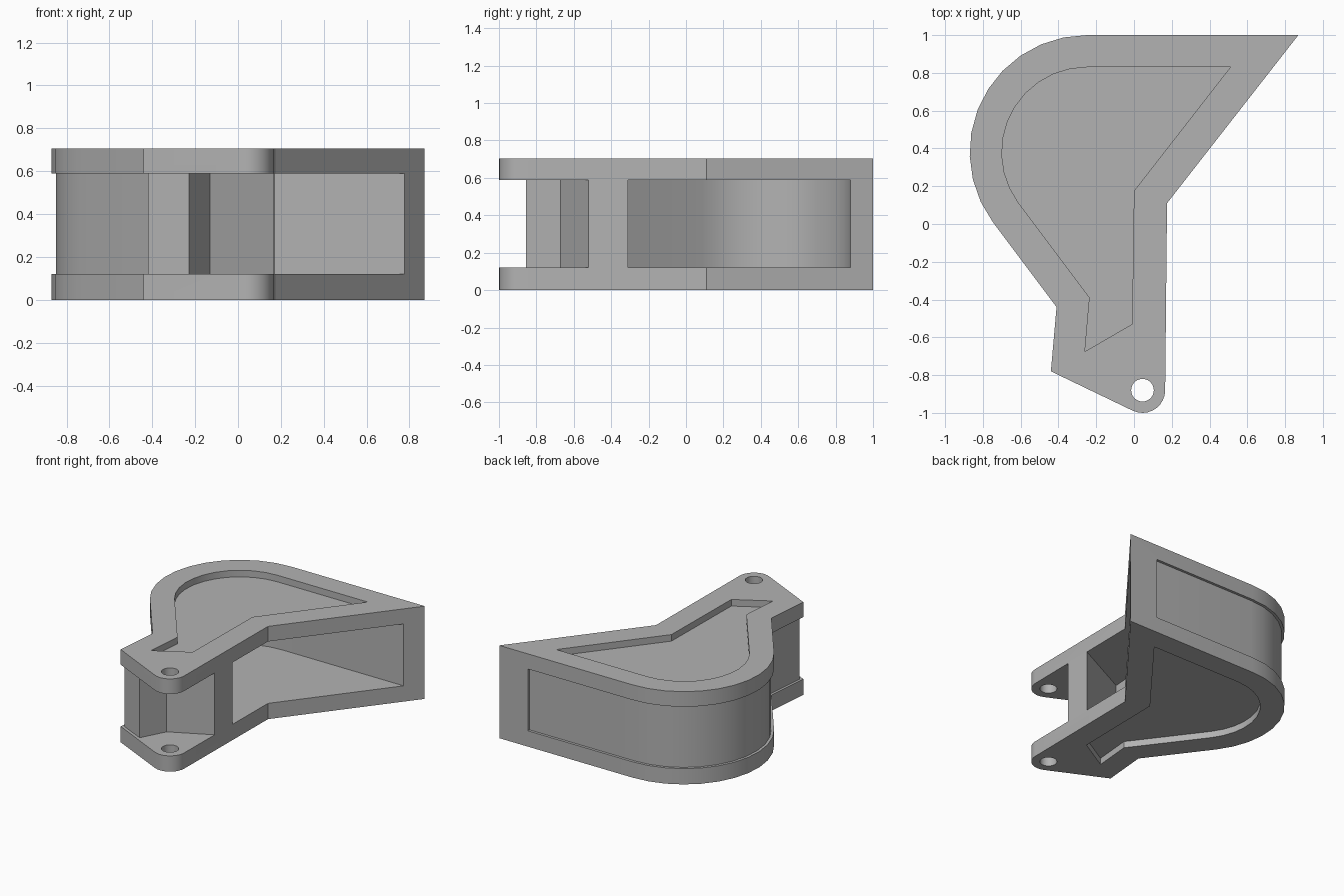
import bpy
import bmesh
from math import cos, sin, radians

if "Cube" in bpy.data.objects:
    bpy.data.objects.remove(bpy.data.objects["Cube"])

HEIGHT = 0.705
LOW, HIGH = 0.12, 0.59          # inner faces of the two plates
PIN = (0.045, -0.88)

grey = bpy.data.materials.new("plain grey")
grey.use_nodes = True
colour = (0.45, 0.45, 0.45, 1)
grey.diffuse_color = colour
grey.node_tree.nodes["Principled BSDF"].inputs["Base Color"].default_value = colour


def arc(centre, radius, start, end, steps):
    angles = [radians(start + (end - start) * i / steps) for i in range(steps + 1)]
    return [(centre[0] + radius * cos(a), centre[1] + radius * sin(a)) for a in angles]


def big_curve(radius):
    return arc((-0.25, 0.38), radius, 90, 216.5, 11)


def prism(name, profile, bottom, top):
    bm = bmesh.new()
    face = bm.faces.new([bm.verts.new((x, y, bottom)) for x, y in profile])
    grown = bmesh.ops.extrude_face_region(bm, geom=[face])["geom"]
    bmesh.ops.translate(bm, vec=(0, 0, top - bottom),
                        verts=[g for g in grown if isinstance(g, bmesh.types.BMVert)])
    bmesh.ops.recalc_face_normals(bm, faces=bm.faces)
    mesh = bpy.data.meshes.new(name)
    bm.to_mesh(mesh)
    bm.free()
    mesh.materials.append(grey)
    obj = bpy.data.objects.new(name, mesh)
    bpy.context.collection.objects.link(obj)
    return obj


def cut(body, profile, bottom, top):
    cutter = prism("cutter", profile, bottom, top)
    cutter.hide_render = True
    mod = body.modifiers.new("cut", "BOOLEAN")
    mod.operation = "DIFFERENCE"
    mod.solver = "EXACT"
    mod.object = cutter
    bpy.ops.object.modifier_apply(modifier=mod.name)
    bpy.data.objects.remove(cutter)


# Solid block with rounded back and pin lug
outline = ([(0.87, 1.0)] + big_curve(0.62) + [(-0.41, -0.44), (-0.44, -0.78)]
           + arc(PIN, 0.12, 245, 359, 9) + [(0.175, 0.11)])
body = prism("bracket_body", outline, 0, HEIGHT)
bpy.context.view_layer.objects.active = body
body.select_set(True)

# Deep hollow opening on the angled side
cavity = ([(1.2, 0.88)] + big_curve(0.5)
          + [(-0.28, -0.415), (-0.29, -0.54), (0.17, -0.31), (0.3, -0.245), (1.2, -0.245)])
cut(body, cavity, LOW, HIGH)

# Fork gap between the lugs
fork = [(-0.13, -0.67), (-0.23, -0.86), (-0.41, -1.2), (0.37, -1.2), (0.37, -0.42)]
cut(body, fork, LOW, HIGH)

# Shallow recess around the outer wall
recess = ([(0.63, 1.2), (0.63, 0.98)] + big_curve(0.6)
          + [(-0.39, -0.435), (-0.42, -0.765), (-0.15, -0.893),
             (-0.15, -1.3), (-1.3, -1.3), (-1.3, 1.2)])
cut(body, recess, LOW, HIGH)

# Sunken panels on both plates
panel = ([(0.51, 0.83)] + big_curve(0.45)
         + [(-0.235, -0.39), (-0.26, -0.675), (-0.01, -0.53), (0.0, 0.175)])
for bottom, top in ((-0.1, 0.05), (HEIGHT - 0.05, HEIGHT + 0.1)):
    cut(body, panel, bottom, top)

# Pin hole through both lugs
cut(body, arc(PIN, 0.06, 0, 345, 23), -0.1, HEIGHT + 0.1)

bpy.ops.object.shade_smooth_by_angle(angle=radians(30))
